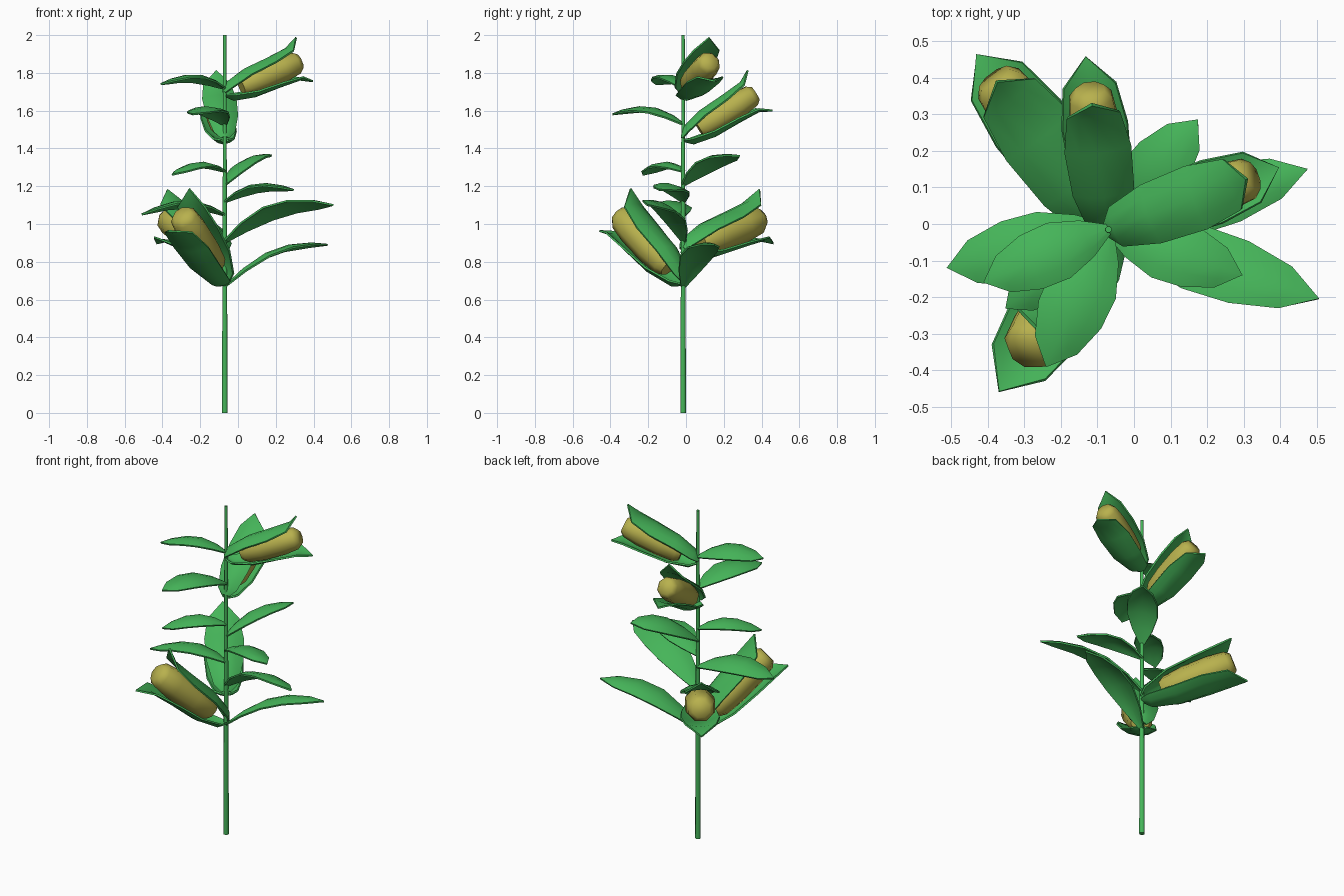
import bpy, bmesh
from math import radians, atan2, hypot, pi
from mathutils import Matrix, Vector

cube = bpy.data.objects.get("Cube")
if cube:
    bpy.data.objects.remove(cube, do_unlink=True)

STALK = Vector((-0.07, -0.015, 0))
parts = []


def material(name, rgb):
    m = bpy.data.materials.new(name)
    m.use_nodes = True
    m.diffuse_color = (*rgb, 1)
    m.node_tree.nodes["Principled BSDF"].inputs["Base Color"].default_value = (*rgb, 1)
    return m


green = material("leaf green", (0.06, 0.46, 0.1))
yellow = material("cob yellow", (0.48, 0.44, 0.075))


def add_object(name, bm, matrix, mat):
    bm.transform(matrix)
    bmesh.ops.recalc_face_normals(bm, faces=bm.faces)
    mesh = bpy.data.meshes.new(name)
    bm.to_mesh(mesh)
    bm.free()
    mesh.materials.append(mat)
    obj = bpy.data.objects.new(name, mesh)
    bpy.context.collection.objects.link(obj)
    parts.append(obj)
    return obj


def blade(name, rows, matrix, tilt=0):
    """Cupped strip; each row is (along, lift, half width, edge drop)."""
    bm = bmesh.new()
    grid = [[bm.verts.new((u, s * w, h - drop * s * s + tilt * s * w))
             for s in (-1, -0.55, 0, 0.55, 1)] for u, h, w, drop in rows]
    for a, b in zip(grid, grid[1:]):
        for i in range(4):
            bm.faces.new((a[i], b[i], b[i + 1], a[i + 1]))
    bmesh.ops.remove_doubles(bm, verts=bm.verts, dist=1e-5)
    obj = add_object(name, bm, matrix, green)
    mod = obj.modifiers.new("thickness", "SOLIDIFY")
    mod.thickness = 0.01
    mod.offset = 0


def lathe(name, profile, sides, matrix, mat):
    """Closed turned solid around local x; profile is (along, radius)."""
    bm = bmesh.new()
    rings = [[bm.verts.new(Matrix.Rotation(2 * pi * (i + 0.5) / sides, 3, 'X') @ Vector((u, 0, r)))
              for i in range(sides)] for u, r in profile]
    for a, b in zip(rings, rings[1:]):
        for i in range(sides):
            j = (i + 1) % sides
            bm.faces.new((a[i], a[j], b[j], b[i]))
    bm.faces.new(rings[0])
    bm.faces.new(rings[-1])
    add_object(name, bm, matrix, mat)


def placed(z, azimuth, pitch=0):
    return (Matrix.Translation(STALK + Vector((0, 0, z)))
            @ Matrix.Rotation(azimuth, 4, 'Z') @ Matrix.Rotation(-pitch, 4, 'Y'))


# Stalk
lathe("stalk", [(0, 0.016), (2, 0.009)], 8, placed(0, 0, pi / 2), green)

# Leaves: base height, tip position, half width, sideways tilt
LEAVES = {
    "top_leaf": (1.72, (-0.41, -0.16, 1.74), 0.08, 0.15),
    "upper_front_leaf": (1.53, (-0.24, -0.39, 1.58), 0.095, 0),
    "middle_right_leaf": (1.28, (-0.35, -0.23, 1.26), 0.075, 0),
    "middle_back_leaf": (1.21, (0.175, 0.285, 1.36), 0.085, -0.2),
    "middle_left_leaf": (1.12, (0.295, -0.14, 1.18), 0.085, -0.15),
    "lower_right_leaf": (1.05, (-0.51, -0.12, 1.05), 0.09, 0.15),
    "lower_left_leaf": (0.91, (0.505, -0.205, 1.10), 0.09, -0.35),
    "bottom_left_leaf": (0.67, (0.475, 0.15, 0.89), 0.085, -0.12),
}
ARCH = [(0, 0, 0.15), (0.18, 0.09, 0.65), (0.4, 0.15, 1), (0.62, 0.14, 0.97),
        (0.84, 0.075, 0.65), (1, 0, 0)]
for name, (z, tip, half, tilt) in LEAVES.items():
    d = Vector(tip) - STALK - Vector((0, 0, z))
    reach = hypot(d.x, d.y)
    rows = [(t * reach, t * d.z + lift * reach, w * half, 0.022 * w) for t, lift, w in ARCH]
    blade(name, rows, placed(z, atan2(d.y, d.x)), tilt)

# Ears: a cob between two cupped husks; base height, azimuth, pitch, length
EARS = {
    "top_ear": (1.69, 20, 22, 0.5),
    "upper_ear": (1.45, 97.5, 32, 0.5),
    "lower_back_ear": (0.86, 127, 18, 0.6),
    "lower_front_ear": (0.69, 236, 41.5, 0.6),
}
HUSK = [(0, 0.03, 0.04, 0.02), (0.07, 0.1, 0.11, 0.06), (0.31, 0.155, 0.165, 0.06),
        (0.6, 0.165, 0.18, 0.05), (0.84, 0.18, 0.145, 0.03), (0.97, 0.25, 0, 0)]
COB = [(0.2, 0.09), (0.26, 0.125), (0.45, 0.145), (0.7, 0.145), (0.86, 0.125), (0.91, 0.085)]
for name, (z, azimuth, pitch, length) in EARS.items():
    frame = placed(z, radians(azimuth), radians(pitch)) @ Matrix.Scale(length, 4)
    lathe(name + "_cob", COB, 8, frame, yellow)
    blade(name + "_upper_husk", HUSK, frame)
    blade(name + "_lower_husk", HUSK, frame @ Matrix.Rotation(pi, 4, 'X'))

# Bake thickness, then smooth with sharp rims
bpy.ops.object.select_all(action='DESELECT')
for obj in parts:
    obj.select_set(True)
bpy.context.view_layer.objects.active = parts[0]
bpy.ops.object.convert(target='MESH')
bpy.ops.object.shade_smooth_by_angle(angle=radians(60))
